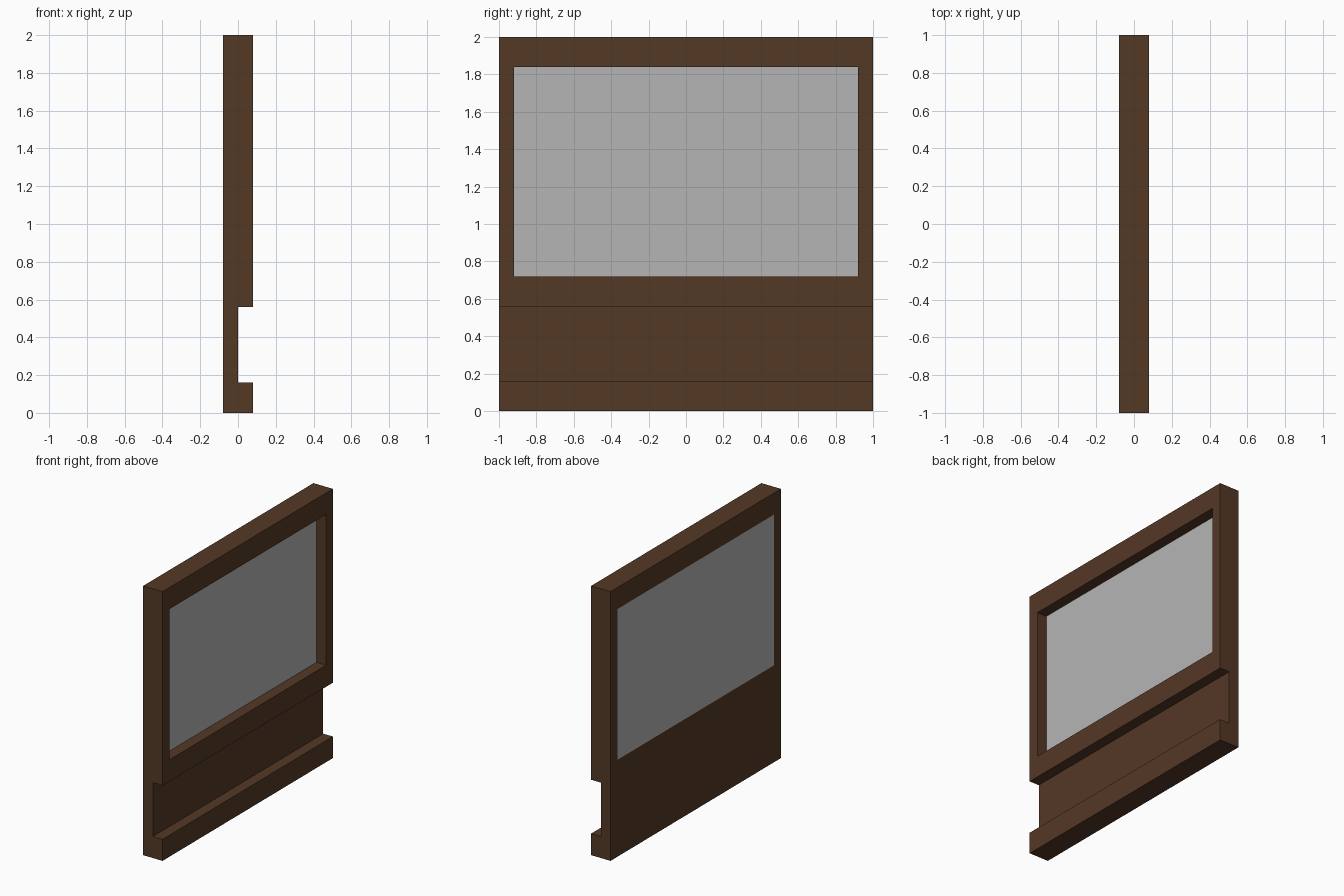
import bpy
import bmesh

cube = bpy.data.objects.get("Cube")
if cube:
    bpy.data.objects.remove(cube, do_unlink=True)

HALF_T = 0.08             # half thickness of the wall
HALF_W = 1.0              # half width along y
WIN_Y, WIN_Z = 0.92, (0.72, 1.84)


def material(name, rgb):
    mat = bpy.data.materials.new(name)
    mat.use_nodes = True
    color = (*rgb, 1.0)
    mat.diffuse_color = color
    mat.node_tree.nodes["Principled BSDF"].inputs["Base Color"].default_value = color
    return mat


def extrude_profile(name, profile, y0, y1, mat):
    """Extrude an (x, z) outline along y."""
    bm = bmesh.new()
    face = bm.faces.new([bm.verts.new((x, y0, z)) for x, z in profile])
    ext = bmesh.ops.extrude_face_region(bm, geom=[face])
    verts = [v for v in ext["geom"] if isinstance(v, bmesh.types.BMVert)]
    bmesh.ops.translate(bm, verts=verts, vec=(0, y1 - y0, 0))
    bmesh.ops.recalc_face_normals(bm, faces=bm.faces)
    mesh = bpy.data.meshes.new(name)
    bm.to_mesh(mesh)
    bm.free()
    mesh.materials.append(mat)
    obj = bpy.data.objects.new(name, mesh)
    bpy.context.collection.objects.link(obj)
    return obj


def rect(x0, x1, z0, z1):
    return [(x0, z0), (x1, z0), (x1, z1), (x0, z1)]


wood = material("dark_brown_wood", (0.0887, 0.0395, 0.0185))
grey = material("grey_glass", (0.46, 0.46, 0.46))

# Wall panel with a horizontal groove along its lower part
panel_profile = [
    (-HALF_T, 0), (HALF_T, 0), (HALF_T, 0.16), (0, 0.16),
    (0, 0.56), (HALF_T, 0.56), (HALF_T, 2), (-HALF_T, 2),
]
frame = extrude_profile("wall_frame", panel_profile, -HALF_W, HALF_W, wood)

# Window opening
cutter = extrude_profile("window_cutter", rect(-0.2, 0.2, *WIN_Z), -WIN_Y, WIN_Y, wood)
cutter.hide_render = True
mod = frame.modifiers.new("window_opening", 'BOOLEAN')
mod.operation = 'DIFFERENCE'
mod.solver = 'EXACT'
mod.object = cutter
bpy.context.view_layer.objects.active = frame
bpy.ops.object.modifier_apply(modifier=mod.name)
bpy.data.objects.remove(cutter, do_unlink=True)

# Pane, flush with the -x face and recessed on the +x face
extrude_profile("window_pane", rect(-HALF_T, 0, *WIN_Z), -WIN_Y, WIN_Y, grey)
